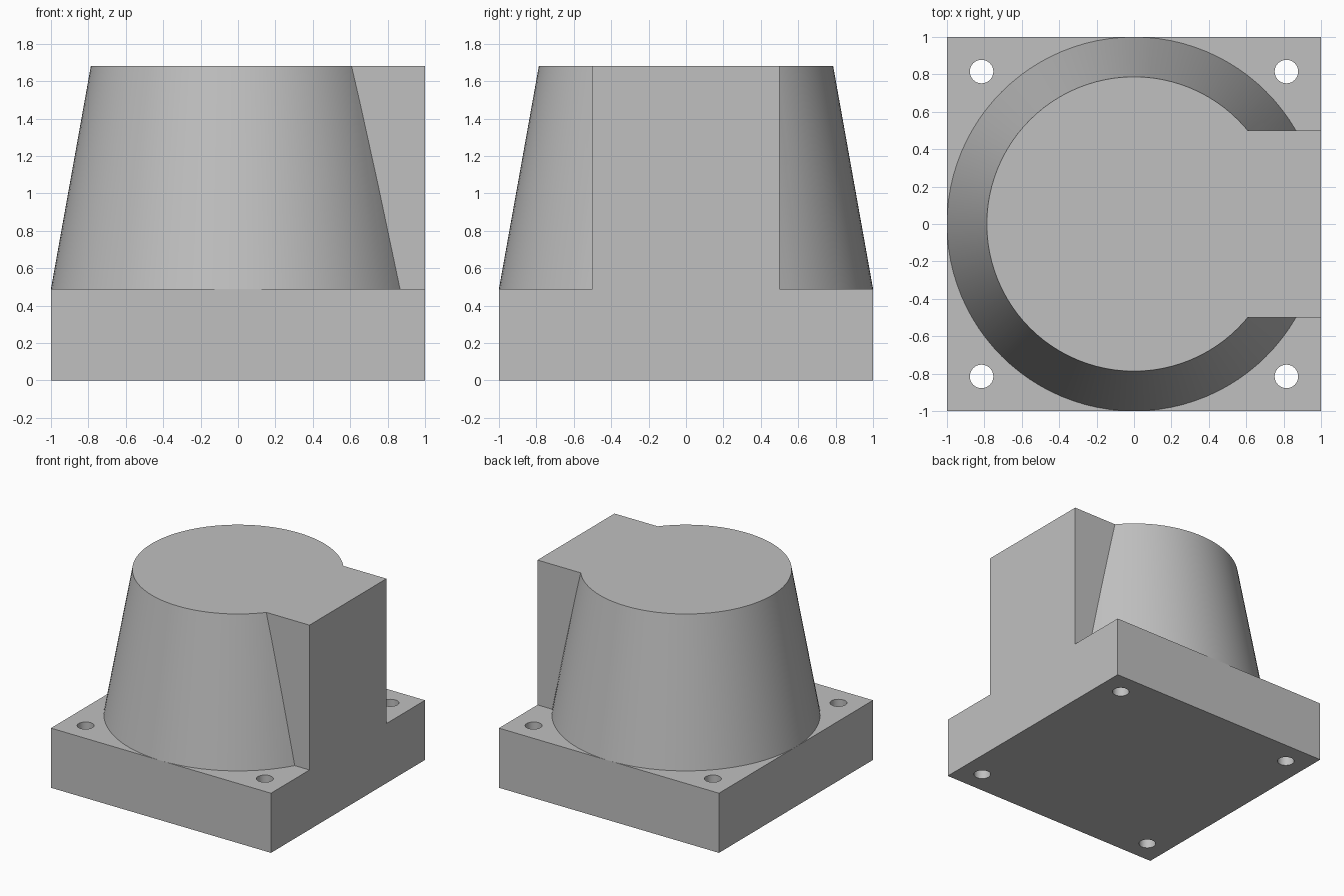
import bpy
import math

default = bpy.data.objects.get("Cube")
if default:
    bpy.data.objects.remove(default, do_unlink=True)

BASE_TOP = 0.49
TOP = 1.68
HOLE = 0.815

grey = bpy.data.materials.new("plain_grey")
grey.use_nodes = True
colour = (0.53, 0.53, 0.53, 1)
grey.diffuse_color = colour
grey.node_tree.nodes["Principled BSDF"].inputs["Base Color"].default_value = colour


def finish(name):
    obj = bpy.context.object
    obj.name = name
    obj.data.name = name
    obj.data.materials.append(grey)
    return obj


def box(name, low, high):
    centre = [(a + b) / 2 for a, b in zip(low, high)]
    bpy.ops.mesh.primitive_cube_add(size=1, location=centre)
    obj = finish(name)
    obj.scale = [b - a for a, b in zip(low, high)]
    bpy.ops.object.transform_apply(location=True, rotation=False, scale=True)
    return obj


def combine(target, other, operation):
    bpy.context.view_layer.objects.active = target
    mod = target.modifiers.new(operation.lower(), "BOOLEAN")
    mod.operation = operation
    mod.solver = "EXACT"
    mod.object = other
    bpy.ops.object.modifier_apply(modifier=mod.name)
    bpy.data.objects.remove(other, do_unlink=True)


# Square base plate
body = box("mounting_block", (-1, -1, 0), (1, 1, BASE_TOP))

# Tapered round boss
bpy.ops.mesh.primitive_cone_add(vertices=96, radius1=1, radius2=0.787,
                                depth=TOP - BASE_TOP,
                                location=(0, 0, (TOP + BASE_TOP) / 2))
boss = finish("tapered_boss")

# Flat-sided arm running from the boss to the plate edge
arm = box("side_arm", (0, -0.5, BASE_TOP), (1, 0.5, TOP))
combine(boss, arm, "UNION")
combine(body, boss, "UNION")

# Bolt holes through the plate corners
for x in (-HOLE, HOLE):
    for y in (-HOLE, HOLE):
        bpy.ops.mesh.primitive_cylinder_add(vertices=32, radius=0.063, depth=2,
                                            location=(x, y, 0))
        combine(body, finish("bolt_hole_cutter"), "DIFFERENCE")

# Smooth the round walls, keep the corners sharp
bpy.ops.object.select_all(action="DESELECT")
body.select_set(True)
bpy.context.view_layer.objects.active = body
bpy.ops.object.shade_smooth_by_angle(angle=math.radians(25))
